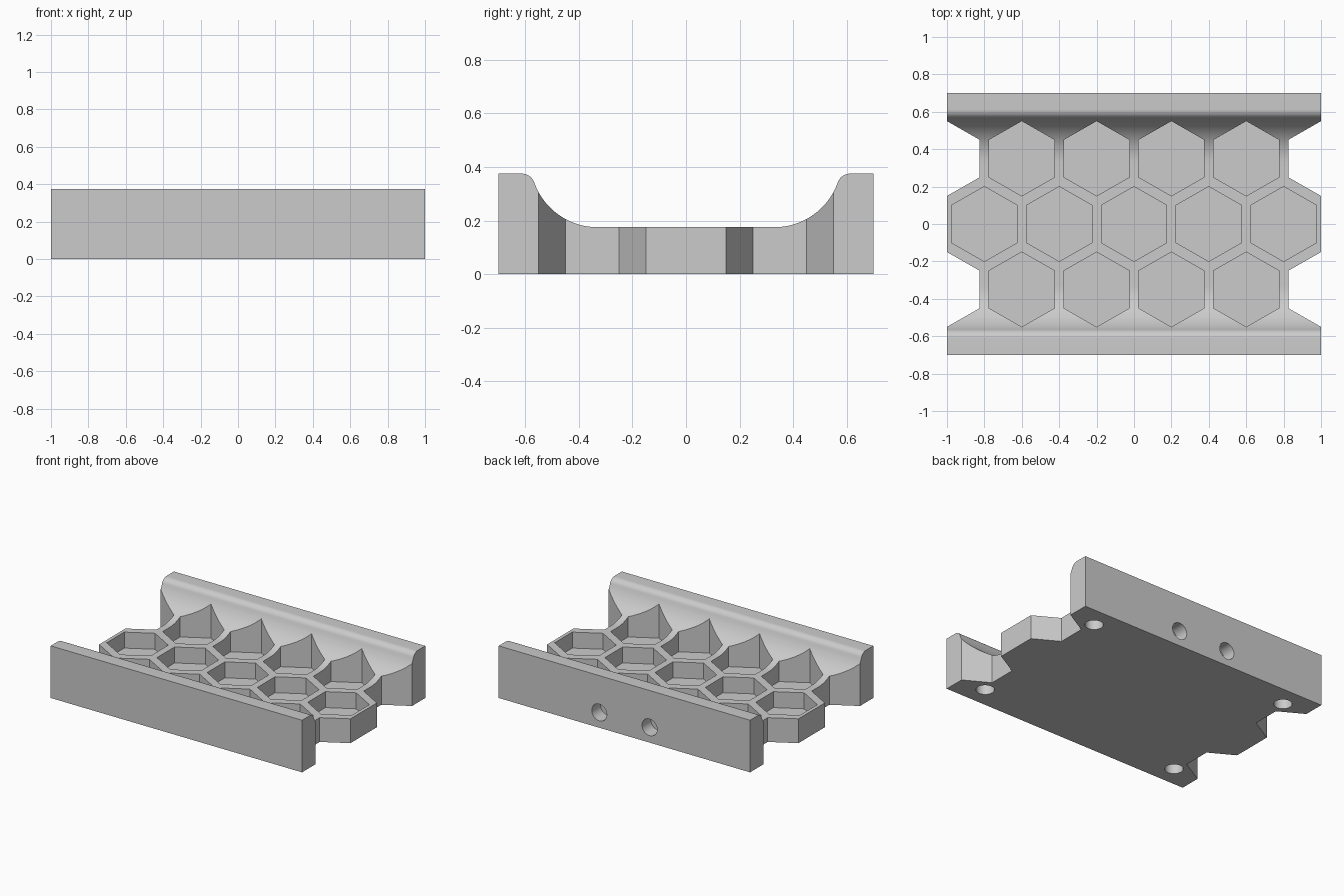
import bpy, bmesh, math
from mathutils import Matrix, Vector

cube = bpy.data.objects.get("Cube")
if cube:
    bpy.data.objects.remove(cube, do_unlink=True)

HEIGHT, DECK, FLOOR = 0.375, 0.175, 0.06
HALF_Y, PITCH, ROW = 0.7, 0.4, 0.35
BIG, SMALL = 0.25, 0.05          # concave and convex fillet radii
HOLE_R, HOLE_DEPTH = 0.06, 0.1

grey = bpy.data.materials.new("light_grey")
grey.use_nodes = True
grey.diffuse_color = (0.6, 0.6, 0.6, 1)
grey.node_tree.nodes["Principled BSDF"].inputs["Base Color"].default_value = (0.6, 0.6, 0.6, 1)


def make_object(name, bm):
    bmesh.ops.recalc_face_normals(bm, faces=bm.faces)
    mesh = bpy.data.meshes.new(name)
    bm.to_mesh(mesh)
    bm.free()
    mesh.materials.append(grey)
    obj = bpy.data.objects.new(name, mesh)
    bpy.context.collection.objects.link(obj)
    return obj


def arc(cy, cz, r, start, end, steps):
    return [(cy + r * math.cos(start + (end - start) * i / steps),
             cz + r * math.sin(start + (end - start) * i / steps)) for i in range(steps + 1)]


def prism(bm, points, offset):
    face = bm.faces.new([bm.verts.new(p) for p in points])
    new = bmesh.ops.extrude_face_region(bm, geom=[face])["geom"]
    bmesh.ops.translate(bm, vec=offset, verts=[v for v in new if isinstance(v, bmesh.types.BMVert)])


# Body: channel profile swept along x, with tangent fillets up to each wall
big_y, big_z = 0.33, DECK + BIG
small_z = HEIGHT - SMALL
small_y = big_y + math.sqrt((BIG + SMALL) ** 2 - (big_z - small_z) ** 2)
slope = math.atan2(small_z - big_z, small_y - big_y)
half = arc(big_y, big_z, BIG, -math.pi / 2, slope, 18)
half += arc(small_y, small_z, SMALL, slope + math.pi, math.pi / 2, 10)[1:]
half += [(HALF_Y, HEIGHT), (HALF_Y, 0)]
profile = half + [(-y, z) for y, z in reversed(half)]
bm = bmesh.new()
prism(bm, [(-1, y, z) for y, z in profile], Vector((2, 0, 0)))
body = make_object("honeycomb_tray", bm)

# Cutters: hexagonal pockets, open end notches and round blind holes
bm = bmesh.new()


def hexagon(x, y, bottom):
    outline = [(0, 0.2), (-0.175, 0.1), (-0.175, -0.1), (0, -0.2), (0.175, -0.1), (0.175, 0.1)]
    prism(bm, [(x + dx, y + dy, bottom) for dx, dy in outline], Vector((0, 0, 0.6)))


def hole(center, rotation):
    bmesh.ops.create_cone(bm, cap_ends=True, segments=32, radius1=HOLE_R, radius2=HOLE_R,
                          depth=2 * HOLE_DEPTH, matrix=Matrix.Translation(center) @ rotation)


for i in range(-2, 3):
    hexagon(i * PITCH, 0, FLOOR)
for side in (-1, 1):
    for i in range(4):
        hexagon((i - 1.5) * PITCH, side * ROW, FLOOR)
    for end in (-1, 1):
        hexagon(end, side * ROW, -0.1)
        hole((end * 0.8, side * 0.55, 0), Matrix.Identity(4))
    hole((side * 0.2, HALF_Y, 0.11), Matrix.Rotation(math.pi / 2, 4, "X"))
cutter = make_object("pocket_cutter", bm)
cutter.hide_render = True

# Carve the body, then drop the cutter
mod = body.modifiers.new("carve", "BOOLEAN")
mod.operation = "DIFFERENCE"
mod.solver = "EXACT"
mod.object = cutter
bpy.context.view_layer.update()
carved = bpy.data.meshes.new_from_object(body.evaluated_get(bpy.context.evaluated_depsgraph_get()))
body.modifiers.clear()
body.data = carved
bpy.data.objects.remove(cutter, do_unlink=True)

# Smooth fillets and holes, keep all other edges sharp
bpy.ops.object.select_all(action="DESELECT")
body.select_set(True)
bpy.context.view_layer.objects.active = body
bpy.ops.object.shade_smooth_by_angle(angle=math.radians(25))
